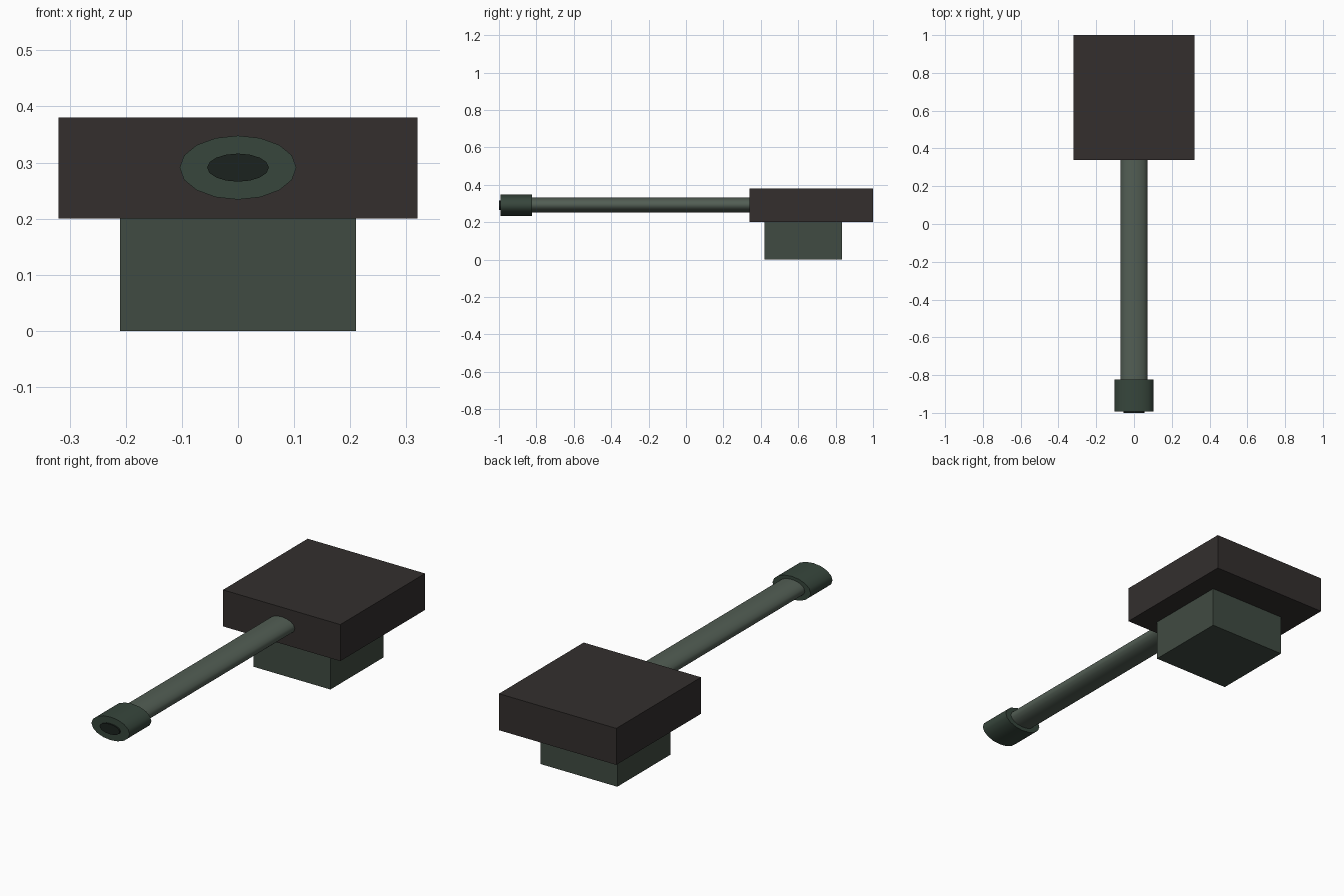
import bpy, math
from mathutils import Matrix

if "Cube" in bpy.data.objects:
    bpy.data.objects.remove(bpy.data.objects["Cube"])


def finish(obj, name, color):
    obj.name = name
    mat = bpy.data.materials.new(name + "_paint")
    mat.diffuse_color = (*color, 1)
    mat.use_nodes = True
    mat.node_tree.nodes["Principled BSDF"].inputs["Base Color"].default_value = mat.diffuse_color
    obj.data.materials.append(mat)


def box(name, x, y, z, color):
    """Axis-aligned box from (min, max) ranges."""
    lo, hi = zip(x, y, z)
    bpy.ops.mesh.primitive_cube_add(size=1)
    obj = bpy.context.object
    size = [b - a for a, b in zip(lo, hi)]
    mid = [(a + b) / 2 for a, b in zip(lo, hi)]
    obj.data.transform(Matrix.Translation(mid) @ Matrix.Diagonal((*size, 1)))
    finish(obj, name, color)


def tube(name, rx, rz, y, zc, color, sides=16):
    """Elliptical cylinder running along y."""
    bpy.ops.mesh.primitive_cylinder_add(vertices=sides, radius=1, depth=1)
    obj = bpy.context.object
    obj.data.transform(Matrix.Translation((0, (y[0] + y[1]) / 2, zc))
                       @ Matrix.Diagonal((rx, y[1] - y[0], rz, 1))
                       @ Matrix.Rotation(math.pi / 2, 4, 'X'))
    bpy.ops.object.shade_smooth_by_angle(angle=math.radians(50))
    finish(obj, name, color)


# Turret base and housing
box("turret_base", (-0.21, 0.21), (0.42, 0.835), (0, 0.20), (0.051, 0.070, 0.054))
box("turret_housing", (-0.32, 0.32), (0.34, 1.0), (0.20, 0.38), (0.033, 0.028, 0.027))

# Barrel, muzzle sleeve and dark bore cap
tube("barrel", 0.072, 0.04, (-0.85, 0.38), 0.293, (0.085, 0.112, 0.089))
tube("muzzle", 0.104, 0.057, (-0.993, -0.823), 0.291, (0.038, 0.061, 0.045))
tube("bore", 0.055, 0.025, (-1.0, -0.96), 0.291, (0.011, 0.016, 0.013))
